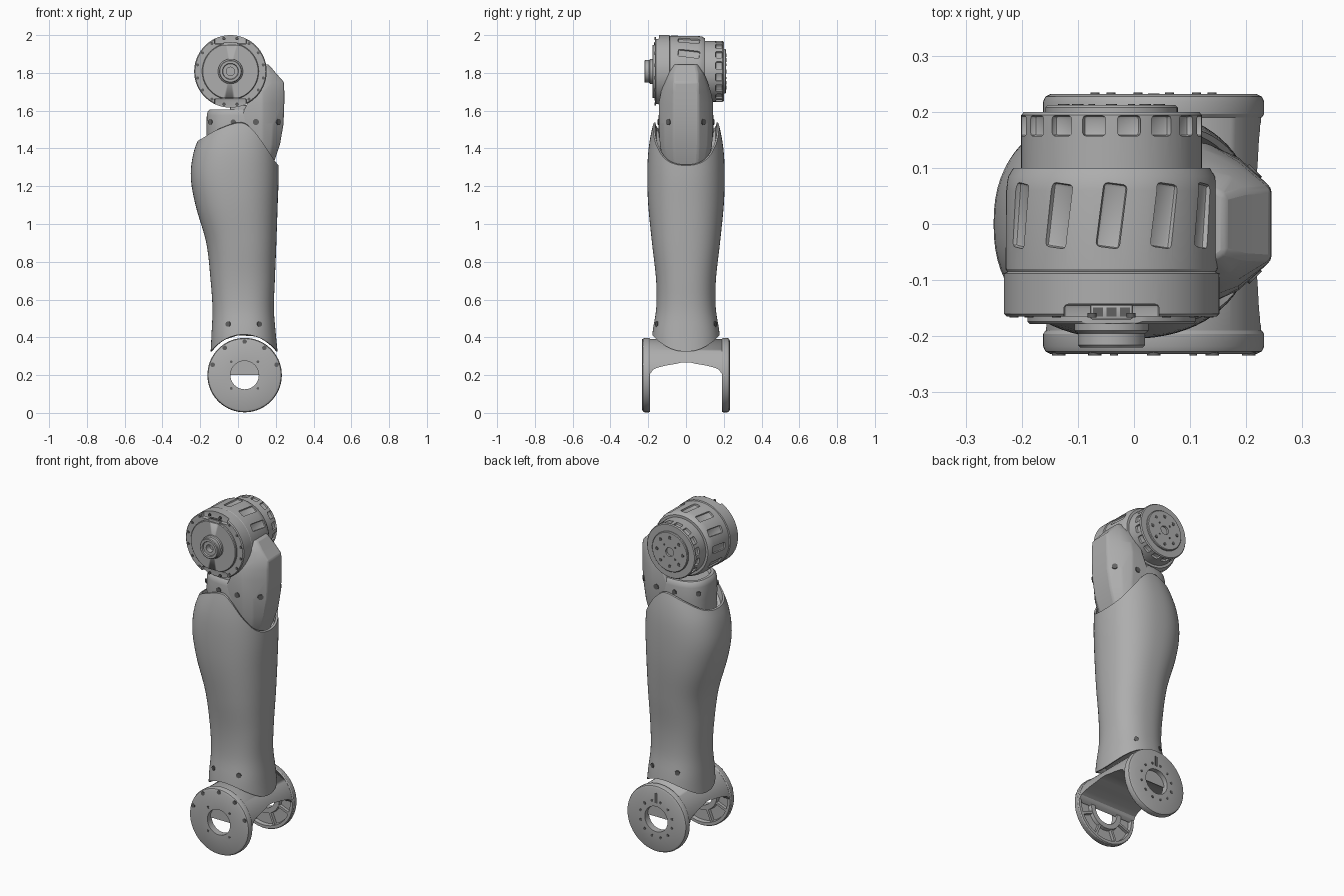
import bpy, bmesh
from math import sin, cos, pi, radians, sqrt
from mathutils import Vector, Matrix

if "Cube" in bpy.data.objects:
    bpy.data.objects.remove(bpy.data.objects["Cube"])


def material(name, v):
    m = bpy.data.materials.new(name)
    m.use_nodes = True
    m.diffuse_color = (v, v, v, 1)
    m.node_tree.nodes["Principled BSDF"].inputs["Base Color"].default_value = (v, v, v, 1)
    return m


GREY = material("light grey", 0.42)
DARK = material("dark grey", 0.12)


def finish(name, bm, mat=GREY, angle=32):
    bmesh.ops.recalc_face_normals(bm, faces=bm.faces)
    me = bpy.data.meshes.new(name)
    bm.to_mesh(me)
    bm.free()
    me.materials.append(mat)
    ob = bpy.data.objects.new(name, me)
    bpy.context.collection.objects.link(ob)
    bpy.ops.object.select_all(action='DESELECT')
    bpy.context.view_layer.objects.active = ob
    ob.select_set(True)
    bpy.ops.object.shade_smooth_by_angle(angle=radians(angle))
    return ob


def skin(name, rings, wrap=False, angle=32):
    """Loft through closed rings; cap the ends or wrap round."""
    bm = bmesh.new()
    rows = [[bm.verts.new(p) for p in r] for r in rings]
    n = len(rows[0])
    for a, b in zip(rows, rows[1:] + (rows[:1] if wrap else [])):
        for i in range(n):
            j = (i + 1) % n
            bm.faces.new((a[i], a[j], b[j], b[i]))
    if not wrap:
        bm.faces.new(rows[0])
        bm.faces.new(rows[-1])
    return finish(name, bm, GREY, angle)


def lathe(name, profile, cx, cz, wrap=False, seg=72):
    """Turn (radius, y) points about an axis along y."""
    return skin(name, [[(cx + r * sin(2 * pi * i / seg), y, cz + r * cos(2 * pi * i / seg))
                        for i in range(seg)] for r, y in profile], wrap)


def boxes(name, items, mat=GREY, bevel=0):
    """Boxes from (matrix, size) pairs in one object."""
    bm = bmesh.new()
    for mx, size in items:
        bmesh.ops.create_cube(bm, size=1, matrix=mx @ Matrix.Diagonal((*size, 1)))
    if bevel:
        bmesh.ops.bevel(bm, geom=bm.edges[:], offset=bevel, segments=2, affect='EDGES', profile=0.5)
    return finish(name, bm, mat)


def dots(name, items):
    """Screw heads from (position, direction, radius)."""
    bm = bmesh.new()
    for p, d, r in items:
        rot = Vector(d).to_track_quat('Z', 'Y').to_matrix().to_4x4()
        bmesh.ops.create_cone(bm, cap_ends=True, segments=16, radius1=r, radius2=r,
                              depth=0.008, matrix=Matrix.Translation(p) @ rot)
    return finish(name, bm, DARK)


def boolean(ob, cutter, op):
    m = ob.modifiers.new("cut", 'BOOLEAN')
    m.operation, m.object, m.solver = op, cutter, 'EXACT'
    cutter.hide_render = True
    cutter.hide_viewport = False
    bpy.context.view_layer.objects.active = ob
    bpy.ops.object.modifier_apply(modifier=m.name)
    bpy.data.objects.remove(cutter)


def curve(table, z):
    """Smooth interpolation through rows that start with the parameter."""
    k = max(0, min(len(table) - 2, sum(r[0] <= z for r in table) - 1))

    def slope(i, c):
        a, b = table[max(i - 1, 0)], table[min(i + 1, len(table) - 1)]
        return (b[c] - a[c]) / (b[0] - a[0])
    p, q = table[k], table[k + 1]
    h = q[0] - p[0]
    t = (z - p[0]) / h
    return [(1 + 2 * t) * (1 - t) ** 2 * p[c] + t * (1 - t) ** 2 * h * slope(k, c)
            + t * t * (3 - 2 * t) * q[c] + t * t * (t - 1) * h * slope(k + 1, c)
            for c in range(1, len(p))]


def spow(v, e):
    return abs(v) ** e * (1 if v >= 0 else -1)


# Shin shell: z, left edge, right edge, half depth
SHIN = [(.32, -.145, .21, .182), (.42, -.14, .2, .178), (.55, -.135, .19, .158),
        (.7, -.145, .195, .158), (.9, -.168, .203, .18), (1.1, -.225, .21, .2),
        (1.25, -.25, .215, .205), (1.38, -.235, .212, .2), (1.48, -.195, .205, .185),
        (1.56, -.15, .2, .165)]
TOP = [(-1, 1.44), (-.6, 1.5), (0, 1.535), (.4, 1.49), (.7, 1.41), (.9, 1.34), (1, 1.31)]


def shin_point(a, z, scale=1, dz=0):
    x0, x1, ry = curve(SHIN, z)
    c, s = spow(cos(a), .86), spow(sin(a), .86)
    return ((x0 + x1) / 2 + (x1 - x0) / 2 * c * scale, ry * s * scale, z + dz)


angles = [2 * pi * i / 72 for i in range(72)]
top = [curve(TOP, spow(cos(a), .86))[0] for a in angles]
low = [.2 + sqrt(.215 ** 2 - (.175 * spow(cos(a), .86)) ** 2) for a in angles]
rings = [[shin_point(a, l, .9, .03) for a, l in zip(angles, low)],
         [shin_point(a, l, .96) for a, l in zip(angles, low)]]
for k in range(33):
    rings.append([shin_point(a, l + (t - l) * k / 32) for a, l, t in zip(angles, low, top)])
rings.append([shin_point(a, t, .95, .004) for a, t in zip(angles, top)])
rings.append([shin_point(a, t, .9, -.04) for a, t in zip(angles, top)])
for scale, dz in ((.5, -.07), (.05, -.09)):
    rings.append([shin_point(a, t, scale, dz) for a, t in zip(angles, top)])
skin("shin_shell", rings)
dots("shin_screws", [(shin_point(a * s, .47), (cos(a), s * sin(a), 0), .014)
                     for a in (1.1, 2.02) for s in (1, -1)])

# Ankle fork: two ribbed discs joined by an arched yoke
AX, AZ = .035, .2
for side, label in ((-1, "front"), (1, "back")):
    prof = [(.075, .232), (.183, .232), (.193, .227), (.197, .218), (.197, .196), (.193, .19),
            (.176, .19), (.172, .212), (.108, .212), (.104, .192), (.075, .192)]
    lathe(f"{label}_ankle_disc", [(r, y * side) for r, y in prof], AX, AZ, True)
    boxes(f"{label}_disc_ribs",
          [(Matrix.Translation((AX, side * .205, AZ)) @ Matrix.Rotation(k * pi / 4 + pi / 8, 4, 'Y')
            @ Matrix.Translation((.14, 0, 0)), (.075, .022, .014)) for k in range(8)])
    if side < 0:
        spots = [(.1, k * 90 + 45, .007) for k in range(4)]
        spots += [(.178, k, .012) for k in (-72, -36, 0, 36, 72)]
    else:
        spots = [(.108, k * 30 + 15, .008) for k in range(12)]
    dots(f"{label}_disc_screws", [((AX + r * sin(radians(d)), side * .23, AZ + r * cos(radians(d))),
                                   (0, side, 0), s) for r, d, s in spots])
boxes("back_disc_slot", [(Matrix.Translation((AX, .23, AZ + .125)), (.02, .006, .06))], DARK)

half = [(.205, .42), (.205, .2), (.185, .212), (.175, .228), (.15, .24), (.1, .252), (.05, .26), (.02, .268)]
arch = half + [(-y, z) for y, z in reversed(half)]
yoke = skin("ankle_yoke", [[(x, y, z) for y, z in arch] for x in (-.2, .27)])
cyl = lathe("yoke_cutter", [(.192, -.3), (.192, .3)], AX, AZ)
boolean(yoke, cyl, 'INTERSECT')

# Neck collar set into the shin
collar = []
for z, s in ((1.38, .98), (1.5, 1), (1.575, .99), (1.597, .96), (1.607, .9), (1.607, .8), (1.59, .74)):
    collar.append([(.005 + .172 * s * spow(cos(a), .8), .146 * s * spow(sin(a), .8), z) for a in angles])
skin("neck_collar", collar, angle=40)

# Side bracket: z, inner x, outer x, flat half width, shoulder x, shoulder half width, side x, side half width
BRACKET = [(1.27, 0, .17, .05, .14, .09, .11, .11), (1.33, 0, .192, .06, .165, .1, .13, .12),
           (1.42, 0, .222, .065, .18, .115, .13, .138), (1.53, 0, .241, .065, .187, .118, .13, .144),
           (1.64, .05, .245, .065, .187, .115, .13, .144), (1.7, .06, .245, .065, .187, .11, .13, .132),
           (1.75, .06, .244, .063, .184, .1, .13, .115), (1.8, .06, .2, .06, .17, .085, .13, .095),
           (1.845, .1, .162, .05, .15, .06, .13, .065)]
rings = []
for z, xi, xo, yf, xm, ym, xs, ys in BRACKET:
    side = [(xi, ys), (xs, ys), (xm, ym), (xo, yf)]
    rings.append([(x, y, z) for x, y in side + [(x, -y) for x, y in reversed(side)]])
bracket = skin("side_bracket", rings, angle=25)
mod = bracket.modifiers.new("soft edges", 'BEVEL')
mod.width, mod.segments, mod.angle_limit = .008, 2, radians(20)
dots("neck_screws", [p for s in (1, -1) for p in (
    ((.095, s * .144, 1.54), (0, s, 0), .016), ((.214, s * .093, 1.54), (.7, s * .7, 0), .016),
    ((-.025, s * .146, 1.54), (0, s, 0), .014), ((-.145, s * .09, 1.54), (-.6, s * .8, 0), .014))])
boxes("cable_block", [(Matrix.Translation((.005, -.1, 1.6)), (.095, .06, .06))], bevel=.006)

# Actuator drum
CX, CZ = -.04, 1.808
drum = lathe("actuator_drum", [
    (.02, -.165), (.15, -.165), (.187, -.165), (.192, -.16), (.192, -.088), (.186, -.085), (.189, -.08),
    (.189, .06), (.184, .085), (.175, .1), (.161, .1), (.161, .194), (.156, .2), (.02, .2)], CX, CZ)


def around(angle, r, y, tilt=0):
    """Frame on the drum's surface at an angle from the top."""
    return (Matrix.Translation((CX, y, CZ)) @ Matrix.Rotation(angle, 4, 'Y')
            @ Matrix.Translation((0, 0, r)) @ Matrix.Rotation(tilt, 4, 'Z'))


slots = [(around(k * pi / 6, .19, .015, -.13), (.042, .115, .024)) for k in range(12)]
pockets = [(around((k + .5) * pi / 8, .162, .175), (.042, .037, .03)) for k in range(16)]
flats = [(Matrix.Translation((CX, -.16, CZ + s * .18)), (.17, .034, .07)) for s in (1, -1)]
boolean(drum, boxes("drum_cutter", slots + pockets + flats, bevel=.007), 'DIFFERENCE')
bpy.ops.object.select_all(action='DESELECT')
drum.select_set(True)
bpy.ops.object.shade_smooth_by_angle(angle=radians(30))

# Front cover, hub and rear output flange
cover = lathe("front_cover", [(.15, -.16), (.15, -.174), (.146, -.178), (.02, -.178)], CX, CZ)
boolean(cover, boxes("cover_cutter", [(Matrix.Translation((CX, -.17, CZ)), (.4, .1, .28))]), 'INTERSECT')
lathe("front_hub", [(.022, -.17), (.022, -.212), (.04, -.212), (.043, -.22), (.056, -.22),
                    (.06, -.216), (.06, -.195), (.066, -.19), (.066, -.17)], CX, CZ, True)
lathe("output_flange", [(.026, .19), (.118, .19), (.118, .208), (.114, .212), (.026, .212)], CX, CZ, True)


def ring_dots(name, count, r, y, size, off=0):
    d = 1 if y > 0 else -1
    dots(name, [((CX + r * sin(2 * pi * (k + off) / count), y, CZ + r * cos(2 * pi * (k + off) / count)),
                 (0, d, 0), size) for k in range(count)])


ring_dots("flange_screws", 8, .085, .21, .01)
ring_dots("flange_pins", 4, .05, .21, .006, .5)
ring_dots("cover_screws", 16, .177, -.163, .008, .5)
boxes("top_connector", [(Matrix.Translation((CX, -.157, 1.952)), (.075, .026, .02))], bevel=.003)
boxes("connector_sockets", [(Matrix.Translation((CX + x, -.157, 1.962)), (.018, .016, .004))
                            for x in (-.024, 0, .024)], DARK)
